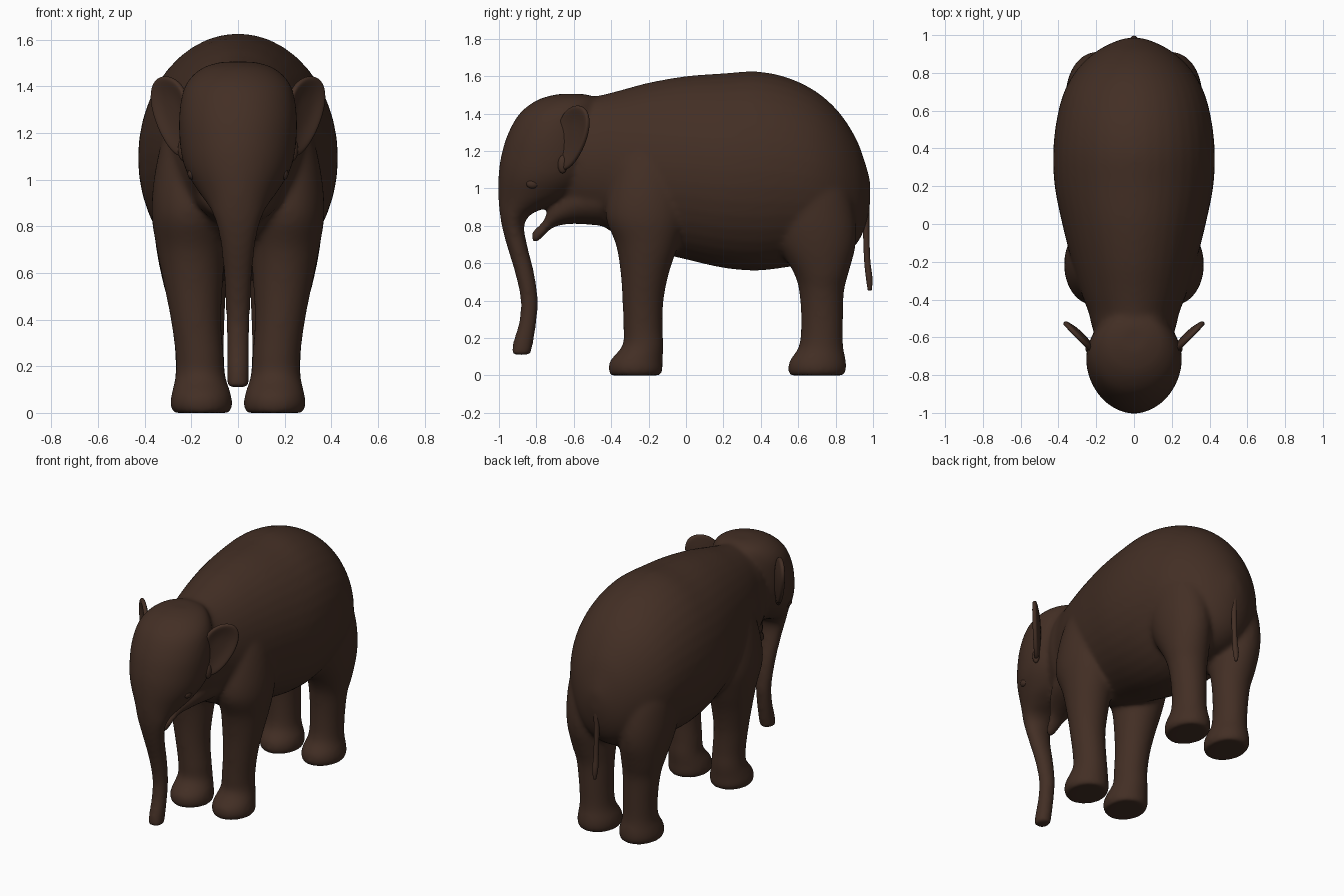
import bpy, bmesh, math
from mathutils import Vector

cube = bpy.data.objects.get("Cube")
if cube:
    bpy.data.objects.remove(cube, do_unlink=True)

hide = bpy.data.materials.new("dark_brown_hide")
hide.use_nodes = True
colour = (0.056, 0.028, 0.018, 1)
hide.diffuse_color = colour
bsdf = hide.node_tree.nodes["Principled BSDF"]
bsdf.inputs["Base Color"].default_value = colour
bsdf.inputs["Roughness"].default_value = 0.8


def spline(rows, steps=4):
    """Smooth curve through rows of numbers."""
    rows = [Vector(r) for r in rows]
    out = []
    for i in range(len(rows) - 1):
        a, b = rows[max(i - 1, 0)], rows[i]
        c, d = rows[i + 1], rows[min(i + 2, len(rows) - 1)]
        for k in range(steps):
            t = k / steps
            out.append(b + (c - a) * (t / 2) + (a * 2 - b * 5 + c * 4 - d) * (t * t / 2)
                       + (b * 3 - a - c * 3 + d) * (t ** 3 / 2))
    return out + [rows[-1]]


def loft(bm, rows, axis, side=1, sides=40):
    """Closed tube of ellipses; a row is (station, low, high, inner x, outer x)."""
    rings = []
    for s, lo, hi, x0, x1 in spline(rows):
        ring = []
        for k in range(sides):
            t = 2 * math.pi * k / sides
            x = side * ((x0 + x1) / 2 + (x1 - x0) / 2 * math.cos(t))
            w = (lo + hi) / 2 + (hi - lo) / 2 * math.sin(t)
            ring.append(bm.verts.new((x, s, w) if axis == "y" else (x, w, s)))
        rings.append(ring)
    for a, b in zip(rings, rings[1:]):
        for k in range(sides):
            n = (k + 1) % sides
            bm.faces.new((a[k], a[n], b[n], b[k]))
    bm.faces.new(rings[0])
    bm.faces.new(rings[-1])


def finish(name, bm):
    bmesh.ops.recalc_face_normals(bm, faces=bm.faces)
    mesh = bpy.data.meshes.new(name)
    bm.to_mesh(mesh)
    bm.free()
    mesh.materials.append(hide)
    mesh.shade_smooth()
    obj = bpy.data.objects.new(name, mesh)
    bpy.context.collection.objects.link(obj)
    return obj


def centred(rows):
    return [(s, lo, hi, -r, r) for s, lo, hi, r in rows]


# Barrel of the body with the neck
torso = centred([
    (-.68, .90, 1.42, .16), (-.55, .83, 1.485, .22), (-.47, .81, 1.495, .24),
    (-.35, .74, 1.525, .285), (-.2, .67, 1.565, .33), (0, .62, 1.6, .38),
    (.2, .575, 1.615, .42), (.38, .56, 1.625, .428), (.55, .58, 1.59, .41),
    (.7, .60, 1.515, .37), (.82, .63, 1.405, .30), (.91, .70, 1.265, .205),
    (.96, .80, 1.13, .115), (.985, .92, 1.04, .04)])
# Head running down into the trunk
head = centred([
    (1.505, -.68, -.54, .07), (1.475, -.79, -.47, .16), (1.40, -.89, -.46, .228),
    (1.28, -.957, -.46, .252), (1.15, -.993, -.46, .249), (1.05, -1.003, -.50, .228),
    (.96, -1.003, -.60, .178), (.90, -1, -.74, .135), (.86, -.995, -.83, .112),
    (.8, -.985, -.865, .09), (.7, -.96, -.85, .072), (.55, -.915, -.812, .058),
    (.4, -.884, -.791, .051), (.28, -.894, -.80, .049), (.18, -.924, -.815, .049),
    (.11, -.935, -.83, .048)])
# Lower jaw with a pointed lip
jaw = centred([
    (-.825, .715, .77, .02), (-.80, .71, .79, .034), (-.76, .745, .83, .05),
    (-.72, .785, .92, .08), (-.66, .805, .98, .12), (-.58, .81, 1.05, .16),
    (-.45, .80, 1.1, .19)])
front_leg = [
    (0, -.405, -.135, .035, .275), (.03, -.415, -.125, .025, .29),
    (.08, -.405, -.125, .03, .285), (.16, -.34, -.12, .055, .268),
    (.25, -.335, -.125, .062, .268), (.4, -.34, -.12, .072, .288),
    (.55, -.35, -.09, .065, .318), (.7, -.375, -.04, .055, .348),
    (.85, -.43, 0, .05, .37), (1.02, -.41, -.01, .06, .358),
    (1.2, -.36, -.04, .08, .315), (1.36, -.29, -.1, .11, .235)]
rear_leg = [
    (0, .555, .845, .035, .275), (.03, .545, .857, .025, .29), (.08, .555, .855, .03, .285),
    (.16, .605, .84, .055, .268), (.3, .615, .84, .06, .273), (.45, .605, .845, .055, .293),
    (.55, .575, .87, .05, .32), (.7, .49, .908, .04, .35),
    (.85, .45, .905, .035, .362), (1.02, .46, .86, .05, .35), (1.2, .52, .76, .1, .28)]

# Fuse everything into one continuous skin
bm = bmesh.new()
loft(bm, torso, "y")
loft(bm, head, "z")
loft(bm, jaw, "y")
for side in (1, -1):
    loft(bm, front_leg, "z", side)
    loft(bm, rear_leg, "z", side)
body = finish("body_skin", bm)
remesh = body.modifiers.new("fuse", "REMESH")
remesh.mode = "VOXEL"
remesh.voxel_size = 0.013
remesh.use_smooth_shade = True
soften = body.modifiers.new("soften", "SMOOTH")
soften.factor = 0.5
soften.iterations = 14

# Tail hanging from the rump
bm = bmesh.new()
loft(bm, centred([
    (1.08, .92, .965, .03), (.95, .935, .98, .024), (.8, .945, .98, .018),
    (.62, .952, .985, .016), (.52, .962, .997, .019), (.455, .972, .993, .008)]), "z")
finish("tail", bm)

# Cupped ears: rim outline (distance outward, height) around a sunken middle
outline = [(-.03, 1.36), (.03, 1.425), (.10, 1.45), (.175, 1.435), (.205, 1.36),
           (.175, 1.26), (.125, 1.18), (.06, 1.11), (-.02, 1.08), (-.05, 1.2)]
out_dir, forward = Vector((.70, .71, 0)), Vector((.71, -.70, 0))
for side, name in ((1, "left_ear"), (-1, "right_ear")):
    bm = bmesh.new()
    loops = []
    for scale, push in ((1, .006), (.8, 0), (.4, -.014)):
        loop = []
        for u, z in outline:
            u, z = .07 + (u - .07) * scale, 1.29 + (z - 1.29) * scale
            p = Vector((.232, -.655, z)) + out_dir * u + forward * push
            loop.append(bm.verts.new((p.x * side, p.y, p.z)))
        loops.append(loop)
    count = len(outline)
    for a, b in zip(loops, loops[1:]):
        for k in range(count):
            n = (k + 1) % count
            bm.faces.new((a[k], a[n], b[n], b[k]))
    bm.faces.new(loops[-1])
    ear = finish(name, bm)
    thick = ear.modifiers.new("thickness", "SOLIDIFY")
    thick.thickness = 0.028
    thick.offset = 0
    rounding = ear.modifiers.new("round", "SUBSURF")
    rounding.levels = rounding.render_levels = 2


# Small rounded details on the face
def bead(name, place, size):
    bm = bmesh.new()
    bmesh.ops.create_uvsphere(bm, u_segments=20, v_segments=12, radius=1)
    for v in bm.verts:
        v.co = Vector(place) + Vector(c * s for c, s in zip(v.co, size))
    finish(name, bm)


for side, word in ((1, "left"), (-1, "right")):
    bead(word + "_eye", (side * .196, -.82, 1.025), (.02, .034, .026))
    bead(word + "_ear_fold", (side * .237, -.66, 1.13), (.02, .026, .05))
